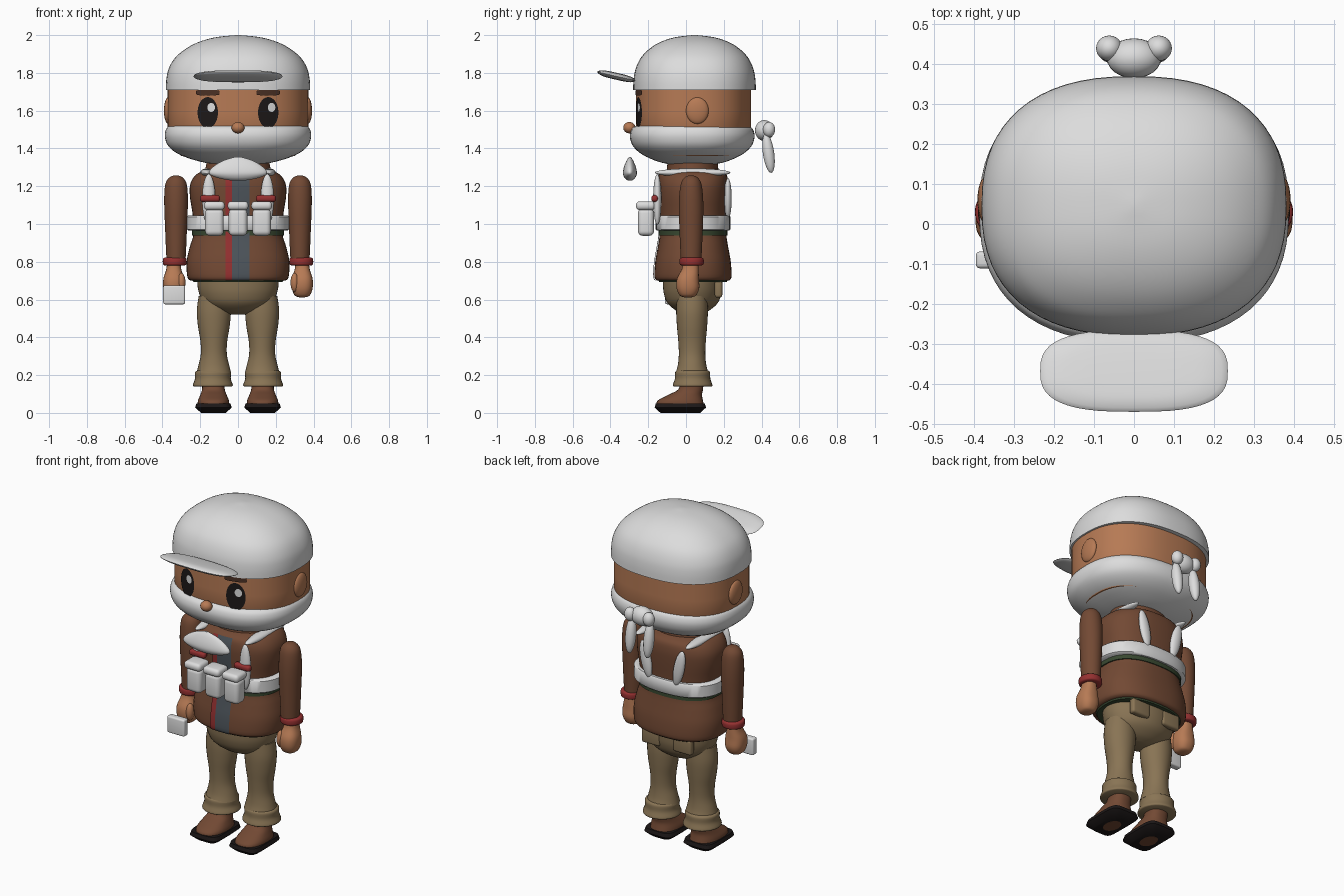
import bpy, bmesh, math
from mathutils import Matrix, Vector

cube = bpy.data.objects.get("Cube")
if cube:
    bpy.data.objects.remove(cube, do_unlink=True)


def material(name, rgb):
    m = bpy.data.materials.new(name)
    m.use_nodes = True
    m.diffuse_color = (*rgb, 1)
    bsdf = next(n for n in m.node_tree.nodes if n.type == 'BSDF_PRINCIPLED')
    bsdf.inputs["Base Color"].default_value = (*rgb, 1)
    return m


white = material("white", (0.72, 0.72, 0.72))
skin = material("skin", (0.47, 0.195, 0.09))
brown = material("jacket brown", (0.17, 0.067, 0.034))
umber = material("brow umber", (0.07, 0.03, 0.018))
khaki = material("khaki", (0.25, 0.175, 0.09))
red = material("red", (0.3, 0.03, 0.03))
slate = material("slate", (0.075, 0.09, 0.105))
black = material("black", (0.012, 0.009, 0.009))
green = material("green", (0.04, 0.065, 0.03))


def finish(name, bm, mat, angle=45):
    bmesh.ops.recalc_face_normals(bm, faces=bm.faces)
    me = bpy.data.meshes.new(name)
    bm.to_mesh(me)
    bm.free()
    me.materials.append(mat)
    me.shade_smooth()
    me.set_sharp_from_angle(angle=math.radians(angle))
    ob = bpy.data.objects.new(name, me)
    bpy.context.collection.objects.link(ob)
    return ob


def smooth_rings(rings, steps=4):
    """Catmull-Rom refinement of (z, rx, ry, cx, cy) rings."""
    v = [Vector(r) for r in rings]
    out = []
    for i in range(len(v) - 1):
        a, b, c, d = v[max(i - 1, 0)], v[i], v[i + 1], v[min(i + 2, len(v) - 1)]
        for s in range(steps):
            t = s / steps
            out.append(b + (c - a) * (t / 2) + (a * 2 - b * 5 + c * 4 - d) * (t * t / 2)
                       + (b * 3 - a - c * 3 + d) * (t ** 3 / 2))
    return out + [v[-1]]


def spow(c, e):
    return math.copysign(abs(c) ** e, c)


def loft(name, mat, rings, cx=0, cy=0, power=2, smooth=True, segs=48):
    """Stack superellipse rings given as (z, rx, ry) plus an optional y shift."""
    full = [(r[0], r[1], r[2], cx, cy + (r[3] if len(r) > 3 else 0)) for r in rings]
    full = smooth_rings(full) if smooth else full
    bm = bmesh.new()
    loops = []
    for z, rx, ry, x, y in full:
        angles = [math.tau * k / segs for k in range(segs)]
        loops.append([bm.verts.new((x + rx * spow(math.cos(a), 2 / power),
                                    y + ry * spow(math.sin(a), 2 / power), z)) for a in angles])
    for lo, hi in zip(loops, loops[1:]):
        for k in range(segs):
            n = (k + 1) % segs
            bm.faces.new((lo[k], lo[n], hi[n], hi[k]))
    bm.faces.new(loops[0])
    bm.faces.new(loops[-1])
    return finish(name, bm, mat)


def blob(name, mat, loc, size, rot=(0, 0, 0)):
    bm = bmesh.new()
    bmesh.ops.create_uvsphere(bm, u_segments=24, v_segments=16, radius=1)
    bm.transform(Matrix.Diagonal((*size, 1)))
    ob = finish(name, bm, mat, 80)
    ob.location, ob.rotation_euler = loc, rot
    return ob


def block(name, mat, loc, size, bevel):
    bm = bmesh.new()
    bmesh.ops.create_cube(bm, size=1)
    bm.transform(Matrix.Diagonal((*size, 1)))
    bmesh.ops.bevel(bm, geom=bm.edges[:], offset=bevel, segments=4, profile=0.5, affect='EDGES')
    ob = finish(name, bm, mat)
    ob.location = loc
    return ob


def front_y(x, rx, ry, cy, power=2.4):
    return cy - ry * (1 - abs(x / rx) ** power) ** (1 / power)


def face_plate(name, mat, cx, cz, rx, rz, lift, power=2):
    """Thin painted patch that follows the curve of the face."""
    bm = bmesh.new()
    n, rows = 32, []
    for s in (1, 0.66, 0.33):
        row = []
        for k in range(n):
            a = math.tau * k / n
            x = cx + s * rx * spow(math.cos(a), 2 / power)
            z = cz + s * rz * spow(math.sin(a), 2 / power)
            row.append(bm.verts.new((x, front_y(x, 0.372, 0.305, 0.04) - lift, z)))
        rows.append(row)
    for o, i in zip(rows, rows[1:]):
        for k in range(n):
            bm.faces.new((o[k], o[(k + 1) % n], i[(k + 1) % n], i[k]))
    bm.faces.new(rows[-1])
    return finish(name, bm, mat)


# Head, cap and wrapped scarf
loft("head", skin, [(1.36, .3, .24), (1.45, .372, .305), (1.6, .372, .305), (1.75, .372, .305)],
     cy=.04, power=2.4, smooth=False, segs=64)
loft("cap", white, [(1.71, .382, .325), (1.76, .38, .323), (1.81, .371, .315), (1.86, .348, .296),
                    (1.9, .313, .268), (1.94, .257, .222), (1.97, .19, .165), (1.99, .11, .096),
                    (2, .01, .01)], cy=.045, power=2.4, segs=64)
loft("scarf", white, [(1.312, .1, .1), (1.33, .2, .18), (1.365, .305, .26), (1.41, .367, .312),
                      (1.46, .387, .33), (1.5, .382, .322), (1.52, .366, .3)],
     cy=.033, power=2.4, segs=64)
brim = loft("cap_brim", white, [(-.018, .12, .04), (-.014, .19, .08), (0, .235, .105),
                                (.014, .19, .08), (.018, .12, .04)], power=2.8)
brim.location, brim.rotation_euler = (0, -.368, 1.782), (math.radians(-13), 0, 0)
blob("scarf_knot", white, (0, .415, 1.495), (.068, .05, .055))
blob("nose", skin, (0, -.3, 1.51), (.034, .032, .03))

for s, side in ((1, "left"), (-1, "right")):
    blob(side + "_ear", skin, (s * .37, .06, 1.6), (.022, .06, .07))
    blob(side + "_scarf_tail", white, (s * .06, .437, 1.375), (.03, .03, .105), (math.radians(8), 0, 0))
    blob(side + "_knot_loop", white, (s * .062, .44, 1.5), (.033, .032, .04))
    face_plate(side + "_eye", black, s * .16, 1.59, .054, .082, .005)
    face_plate(side + "_eye_shine", white, s * .16 + .018, 1.617, .02, .024, .009)
    face_plate(side + "_brow", umber, s * .16, 1.695, .062, .014, .008, 5)

# Jacket, lining, neck and belt
TORSO = [(.7, .25, .19), (.72, .268, .204), (.8, .272, .2), (.88, .255, .186), (.95, .235, .176),
         (1.05, .24, .178), (1.15, .255, .185), (1.22, .25, .186), (1.27, .21, .172), (1.295, .13, .12)]
loft("jacket", brown, TORSO, cy=.037, power=2.4)
loft("jacket_lining", green, [(.692, .235, .178), (.715, .25, .19)], cy=.037, power=2.4, smooth=False)
loft("neck", brown, [(1.25, .18, .14), (1.36, .16, .13)], cy=.035, smooth=False)
loft("belt_trim", green, [(.94, .244, .182), (.97, .244, .182)], cy=.037, power=2.4, smooth=False)
loft("belt", white, [(.965, .262, .192), (.972, .272, .198), (1.038, .272, .198), (1.046, .262, .192)],
     cy=.037, power=2.4, smooth=False)


def jacket_stripe(name, mat, x0, x1):
    """Thin strip laid over the jacket front."""
    bm = bmesh.new()
    prev = None
    for z, rx, ry, _, cy in smooth_rings([(*r, 0, .037) for r in TORSO[:-1]]):
        xs = [x0 + (x1 - x0) * k / 4 for k in range(5)]
        row = [bm.verts.new((x, front_y(x, rx, ry, cy) - .006, z)) for x in xs]
        if prev:
            for k in range(4):
                bm.faces.new((prev[k], prev[k + 1], row[k + 1], row[k]))
        prev = row
    finish(name, bm, mat)


jacket_stripe("red_stripe", red, -.065, -.033)
jacket_stripe("slate_stripe", slate, -.033, .06)

# Chest ornament and belt pouches
loft("chest_ornament", white, [(1.231, .04, .012), (1.243, .105, .027), (1.267, .153, .037),
                               (1.3, .135, .032), (1.335, .08, .018), (1.356, .012, .004)], cy=-.297)
for x, place in ((-.125, "right"), (0, "middle"), (.125, "left")):
    block(place + "_pouch", white, (x, -.212, 1.01), (.098, .085, .145), .025)
    block(place + "_pouch_lid", white, (x, -.214, 1.097), (.11, .102, .046), .02)

# Straps, arms, legs and shoes
for s, side in ((1, "left"), (-1, "right")):
    blob(side + "_front_strap", white, (s * .155, -.152, 1.13), (.035, .022, .135))
    blob(side + "_shoulder_strap", white, (s * .165, .035, 1.272), (.035, .2, .022))
    blob(side + "_back_strap", white, (s * .11, .222, 1.135), (.033, .02, .11), (0, math.radians(s * 12), 0))
    block(side + "_strap_clip", red, (s * .148, -.166, 1.135), (.105, .035, .035), .014)

    loft(side + "_sleeve", brown, [(.8, .05, .054), (.88, .054, .058), (.98, .058, .062), (1.08, .062, .065),
                                   (1.16, .062, .062), (1.22, .054, .052), (1.25, .03, .03),
                                   (1.257, .006, .006)], cx=s * .328, cy=.027, segs=32)
    loft(side + "_cuff", red, [(.78, .05, .05), (.787, .062, .063), (.815, .062, .063), (.823, .05, .05)],
         cx=s * .335, cy=.03, segs=32)
    loft(side + "_hand", skin, [(.612, .015, .02), (.622, .04, .043), (.66, .055, .06), (.71, .055, .058),
                                (.76, .04, .045, .012), (.8, .035, .04, .015)],
         cx=s * .34, cy=.01, power=2.4, segs=32)
    blob(side + "_thumb", skin, (s * .3, -.025, .69), (.022, .025, .05))

    loft(side + "_trouser_leg", khaki, [(.62, .08, .08), (.54, .09, .084), (.46, .084, .08), (.38, .071, .073),
                                        (.31, .069, .07), (.25, .082, .076), (.21, .092, .088)],
         cx=s * .128, cy=.032, segs=32)
    loft(side + "_trouser_cuff", khaki, [(.225, .08, .08), (.215, .095, .092), (.18, .095, .094),
                                         (.148, .106, .105), (.14, .1, .1)],
         cx=s * .133, cy=.035, segs=32)
    block(side + "_back_pocket", khaki, (s * .105, .172, .655), (.12, .04, .09), .014)

    loft(side + "_shoe", brown, [(.04, .084, .126, -.03), (.065, .082, .12, -.03), (.095, .07, .09, -.005),
                                 (.125, .06, .065, .025), (.17, .06, .062, .032)],
         cx=s * .13, power=2.4, segs=32)
    loft(side + "_sole", black, [(0, .065, .105), (.028, .097, .136), (.05, .09, .13)],
         cx=s * .13, cy=-.03, power=5, smooth=False)
    loft(side + "_sole_patch", brown, [(-.0005, .042, .06), (.003, .042, .06)],
         cx=s * .13, cy=-.03, smooth=False, segs=24)

# Trouser seat and the box held in the right hand
loft("trouser_seat", khaki, [(.522, .05, .04), (.54, .12, .085), (.58, .18, .132), (.63, .205, .152),
                             (.68, .215, .157), (.73, .215, .157)], cy=.035)
block("held_box", white, (-.338, -.09, .625), (.116, .042, .1), .01)
